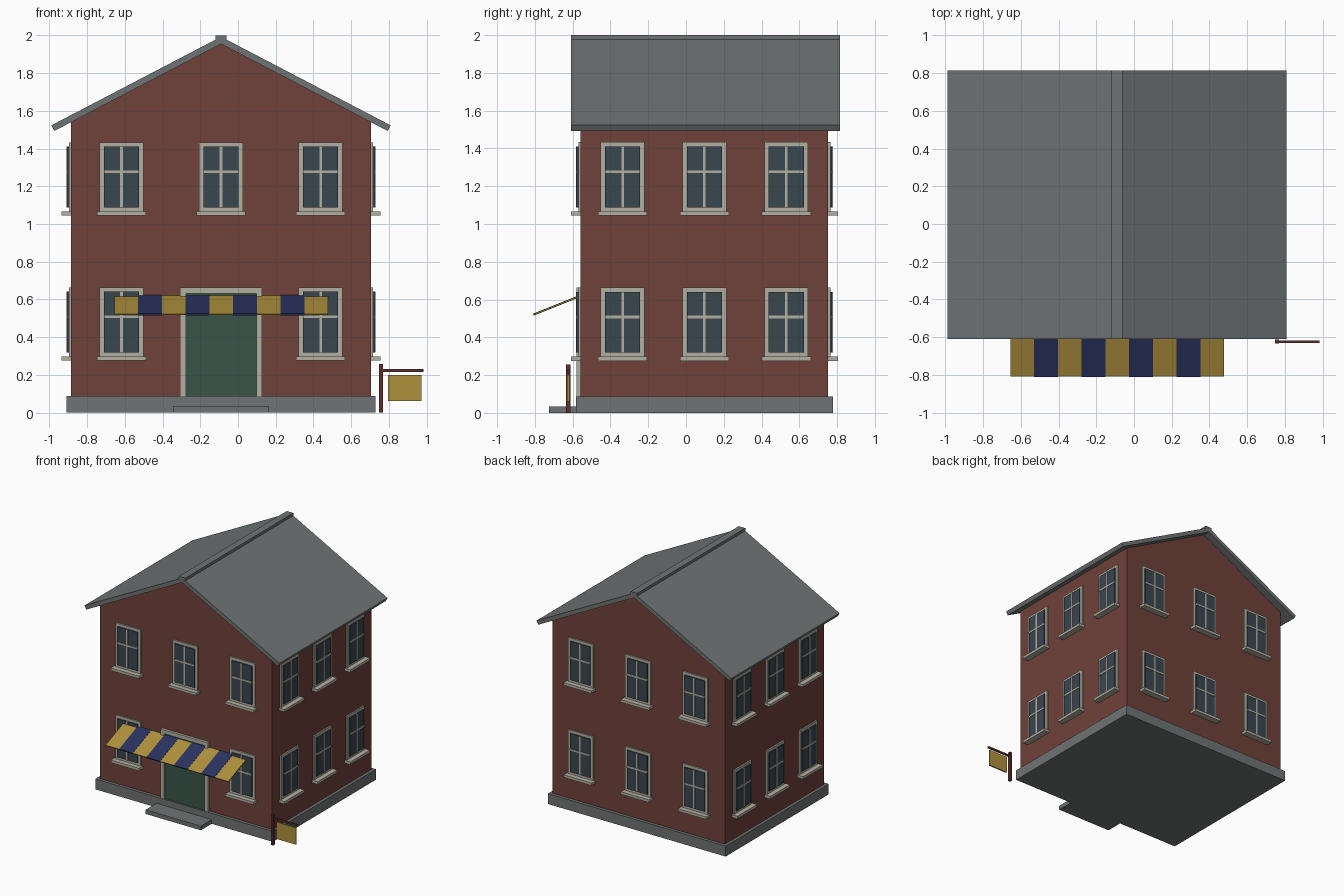
import bpy, bmesh, math
from mathutils import Matrix, Vector

cube = bpy.data.objects.get("Cube")
if cube:
    bpy.data.objects.remove(cube, do_unlink=True)


def material(name, r, g, b):
    m = bpy.data.materials.new(name)
    m.use_nodes = True
    m.diffuse_color = (r, g, b, 1)
    node = next(n for n in m.node_tree.nodes if n.type == 'BSDF_PRINCIPLED')
    node.inputs["Base Color"].default_value = (r, g, b, 1)
    return m


BRICK = material("brick red", 0.16, 0.053, 0.042)
SLATE = material("slate grey", 0.16, 0.173, 0.173)
TRIM = material("pale stone", 0.45, 0.435, 0.365)
GLASS = material("dark glass", 0.042, 0.061, 0.078)
GREEN = material("door green", 0.040, 0.089, 0.065)
YELLOW = material("mustard yellow", 0.43, 0.285, 0.045)
BLUE = material("navy blue", 0.024, 0.032, 0.115)
WOOD = material("dark red wood", 0.105, 0.030, 0.026)

# House centre, half sizes and roof rise
CX, CY = -0.09, 0.0975
HX, HY = 0.795, 0.655
SLOPE, APEX = 0.522, 1.955


def add_box(bm, lo, hi, index=0):
    lo, hi = Vector(lo), Vector(hi)
    mat = Matrix.Translation((lo + hi) / 2) @ Matrix.Diagonal((*(hi - lo), 1))
    verts = bmesh.ops.create_cube(bm, size=1, matrix=mat)["verts"]
    for f in {f for v in verts for f in v.link_faces}:
        f.material_index = index


def make_mesh(name, bm, *mats):
    bmesh.ops.recalc_face_normals(bm, faces=bm.faces)
    mesh = bpy.data.meshes.new(name)
    bm.to_mesh(mesh)
    bm.free()
    for m in mats:
        mesh.materials.append(m)
    return mesh


def place(name, mesh):
    ob = bpy.data.objects.new(name, mesh)
    bpy.context.collection.objects.link(ob)
    return ob


def box(name, lo, hi, mat):
    bm = bmesh.new()
    add_box(bm, lo, hi)
    return place(name, make_mesh(name, bm, mat))


def prism(name, profile, y0, y1, mat):
    """Extrude an (x, z) profile along y."""
    bm = bmesh.new()
    face = bm.faces.new([bm.verts.new((x, y0, z)) for x, z in profile])
    ext = bmesh.ops.extrude_face_region(bm, geom=[face])["geom"]
    verts = [v for v in ext if isinstance(v, bmesh.types.BMVert)]
    bmesh.ops.translate(bm, verts=verts, vec=(0, y1 - y0, 0))
    return place(name, make_mesh(name, bm, mat))


# Walls with gables, plinth and step
eave = APEX - HX * SLOPE
prism("brick_walls", [(CX - HX, 0.08), (CX + HX, 0.08), (CX + HX, eave),
                      (CX, APEX), (CX - HX, eave)], CY - HY, CY + HY, BRICK)
box("plinth", (CX - HX - 0.025, CY - HY - 0.025, 0),
    (CX + HX + 0.025, CY + HY + 0.025, 0.087), SLATE)
box("front_step", (-0.345, -0.725, 0), (0.165, -0.57, 0.035), SLATE)

# Roof slabs and ridge
RY0, RY1 = -0.61, 0.815
for side, s in (("right", -1), ("left", 1)):
    prism(f"{side}_roof_slab",
          [(CX, APEX), (CX + s * 0.884, APEX - 0.884 * SLOPE),
           (CX + s * 0.9, APEX + 0.038 - 0.9 * SLOPE), (CX, APEX + 0.038)],
          RY0, RY1, SLATE)
box("roof_ridge", (CX - 0.03, RY0, 1.955), (CX + 0.03, RY1, 2.0), SLATE)

# Window unit facing -y, with its frame base at z = 0 and the wall at y = 0
bm = bmesh.new()
add_box(bm, (-0.116, -0.012, 0), (0.116, 0.01, 0.37))
add_box(bm, (-0.093, -0.021, 0.025), (0.093, 0, 0.347), 1)
add_box(bm, (-0.007, -0.025, 0.025), (0.007, 0, 0.347))
add_box(bm, (-0.093, -0.025, 0.207), (0.093, 0, 0.221))
add_box(bm, (-0.13, -0.052, -0.018), (0.13, 0.01, 0.004))
window = make_mesh("window", bm, TRIM, GLASS)

# Three windows per wall on two floors; the door takes the front middle bay
WALLS = (("front", 0, HY, 0.528), ("left", 90, HX, 0.433),
         ("back", 180, HY, 0.528), ("right", 270, HX, 0.433))
for wall, angle, depth, gap in WALLS:
    turn = Matrix.Translation((CX, CY, 0)) @ Matrix.Rotation(math.radians(angle), 4, 'Z')
    for floor, z in (("lower", 0.294), ("upper", 1.063)):
        for i in (-1, 0, 1):
            if (wall, floor, i) == ("front", "lower", 0):
                continue
            ob = place(f"{wall}_{floor}_window_{i + 2}", window)
            ob.matrix_world = turn @ Matrix.Translation((i * gap, -depth, z))

# Door and its frame
FY = CY - HY
box("door", (-0.278, FY - 0.012, 0.085), (0.098, FY + 0.01, 0.634), GREEN)
for side, x in (("right", -0.308), ("left", 0.097)):
    box(f"{side}_door_jamb", (x, FY - 0.022, 0.085), (x + 0.031, FY + 0.01, 0.634), TRIM)
box("door_lintel", (-0.308, FY - 0.022, 0.632), (0.128, FY + 0.01, 0.664), TRIM)

# Sloping awning in nine alternating stripes
STRIPE = 0.126
tilt = math.atan2(0.098, 0.245)
for i in range(9):
    half = 0.004 if i % 2 == 0 else 0.0055
    ob = box(f"awning_stripe_{i + 1}", (0, -0.264, -half), (STRIPE, 0, half),
             BLUE if i % 2 else YELLOW)
    ob.location = (-0.656 + i * STRIPE, FY - 0.006, 0.618)
    ob.rotation_euler.x = tilt

# Hanging sign
box("sign_post", (0.748, -0.635, 0), (0.769, -0.612, 0.257), WOOD)
box("sign_arm", (0.765, -0.63, 0.215), (0.985, -0.617, 0.23), WOOD)
box("sign_board", (0.796, -0.629, 0.06), (0.974, -0.618, 0.2), YELLOW)
